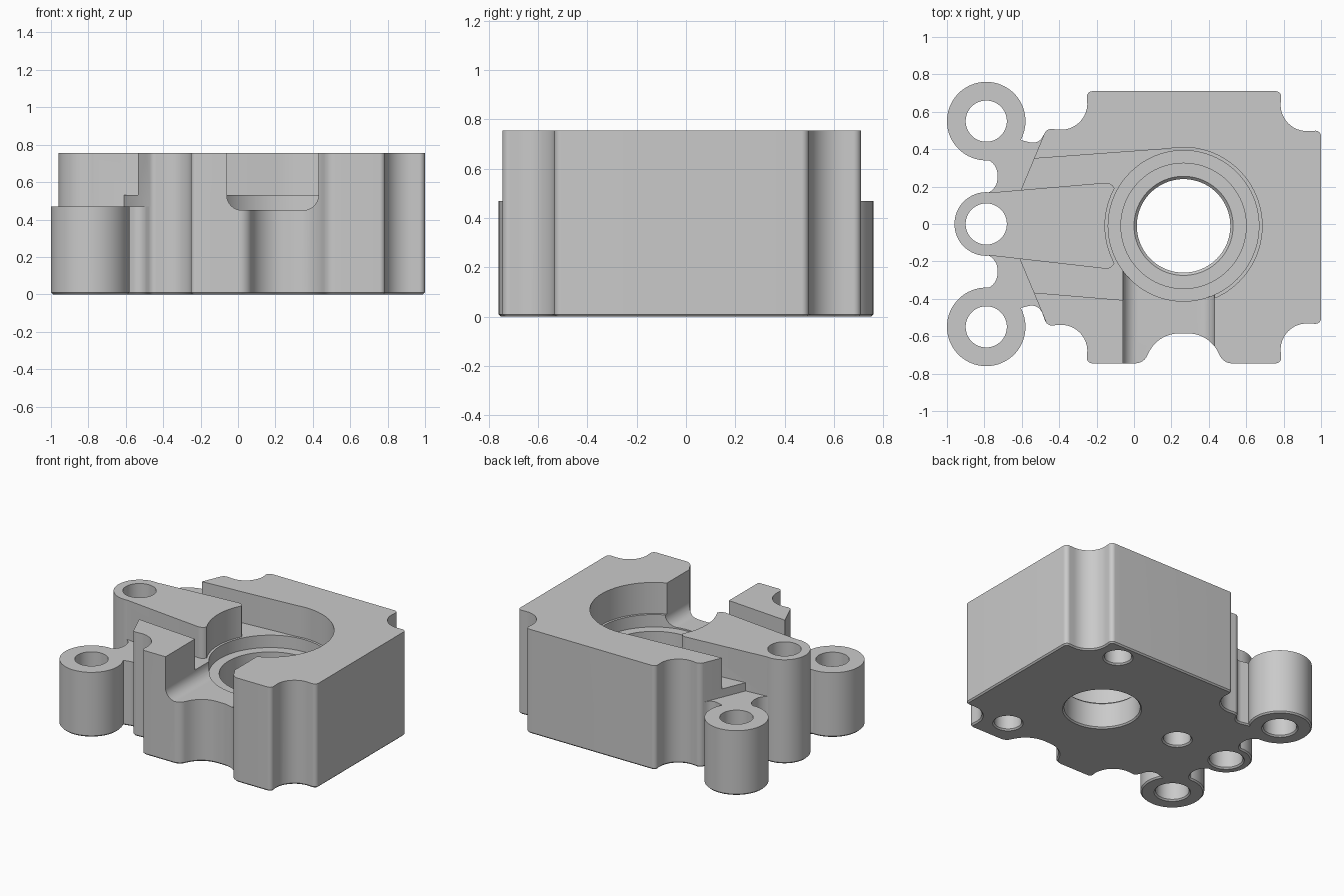
import bpy, bmesh, math
from mathutils import Vector

cube = bpy.data.objects.get("Cube")
if cube:
    bpy.data.objects.remove(cube, do_unlink=True)

grey = bpy.data.materials.new("machined_grey")
grey.use_nodes = True
colour = (0.59, 0.59, 0.59, 1)
grey.diffuse_color = colour
grey.node_tree.nodes["Principled BSDF"].inputs["Base Color"].default_value = colour


def fillet(points, steps=12):
    """Round each corner (x, y, radius) of a closed profile."""
    out = []
    for i, pt in enumerate(points):
        p = Vector(pt[:2])
        r = pt[2] if len(pt) > 2 else 0
        if not r:
            out.append(p)
            continue
        a = (Vector(points[i - 1][:2]) - p).normalized()
        b = (Vector(points[(i + 1) % len(points)][:2]) - p).normalized()
        half = a.angle(b) / 2
        centre = p + (a + b).normalized() * r / math.sin(half)
        reach = r / math.tan(half)
        start, end = p + a * reach - centre, p + b * reach - centre
        sweep = start.angle(end)
        for k in range(steps + 1):
            t = k / steps
            arm = start * math.sin((1 - t) * sweep) + end * math.sin(t * sweep)
            out.append(centre + arm / math.sin(sweep))
    return out


def make(name, bm):
    bmesh.ops.recalc_face_normals(bm, faces=bm.faces)
    mesh = bpy.data.meshes.new(name)
    bm.to_mesh(mesh)
    bm.free()
    mesh.materials.append(grey)
    ob = bpy.data.objects.new(name, mesh)
    bpy.context.collection.objects.link(ob)
    return ob


def prism(name, points, low, high, along_y=False):
    """Extrude a profile along z, or an x-z profile along y."""
    bm = bmesh.new()
    put = (lambda p: (p.x, low, p.y)) if along_y else (lambda p: (p.x, p.y, low))
    face = bm.faces.new([bm.verts.new(put(p)) for p in fillet(points)])
    ext = bmesh.ops.extrude_face_region(bm, geom=[face], use_keep_orig=True)["geom"]
    shift = (0, high - low, 0) if along_y else (0, 0, high - low)
    bmesh.ops.translate(bm, vec=shift, verts=[v for v in ext if isinstance(v, bmesh.types.BMVert)])
    return make(name, bm)


def disc(name, x, y, r, low, high, r_top=None):
    bm = bmesh.new()
    bmesh.ops.create_cone(bm, cap_ends=True, segments=80, radius1=r,
                          radius2=r if r_top is None else r_top, depth=high - low)
    bmesh.ops.translate(bm, vec=(x, y, (low + high) / 2), verts=bm.verts)
    return make(name, bm)


def combine(target, other, operation="DIFFERENCE"):
    mod = target.modifiers.new("combine", "BOOLEAN")
    mod.operation, mod.solver, mod.object = operation, "EXACT", other
    bpy.context.view_layer.objects.active = target
    bpy.ops.object.modifier_apply(modifier=mod.name)
    bpy.data.objects.remove(other, do_unlink=True)


TOP, STEP, CHANNEL, FLOOR = 0.755, 0.47, 0.53, 0.45
UNDER, OVER = -0.1, 1.0
BX, BY = 0.265, -0.01
LUG_X, LUG_Y = -0.79, 0.55

# Housing outline: back half, mirrored to the front with a central scallop
back = [(1, 0.5, 0.03), (0.77, 0.49, 0.14), (0.79, 0.71, 0.03), (-0.255, 0.71, 0.03),
        (-0.235, 0.49, 0.14), (-0.465, 0.51, 0.04), (-0.51, 0.425, 0.06),
        (-0.65, 0.46), (-0.83, 0.45), (-0.83, 0.35), (-0.73, 0.35, 0.085),
        (-0.73, 0.16, 0.085), (-0.83, 0.16)]
front = [(p[0], -p[1] - (0.035 if p[0] > -0.5 else 0), *p[2:]) for p in reversed(back)]
front[-3:-3] = [(0.05, -0.745, 0.07), (0.13, -0.585, 0.18),
                (0.4, -0.585, 0.18), (0.48, -0.745, 0.07)]
housing = prism("pump_housing", back + front, UNDER, TOP)

# Side lugs, then the low step on the lug side
for side in (1, -1):
    combine(housing, disc("side_lug", LUG_X, side * LUG_Y, 0.21, UNDER, TOP), "UNION")
combine(housing, prism("step_cutter", [
    (-0.43, 0.6), (-0.61, 0.17), (-0.61, -0.19), (-0.43, -0.62),
    (-0.43, -1), (-1.3, -1), (-1.3, 1), (-0.43, 1)], STEP, OVER))

# Tapered channel
combine(housing, prism("channel_cutter", [
    (-0.8, 0.33), (0.22, 0.405), (0.22, -0.43), (-0.8, -0.345)], CHANNEL, OVER))

# Central arm ending in a tall lug
combine(housing, disc("arm_lug", LUG_X, 0, 0.17, UNDER, TOP), "UNION")
arm = prism("arm", [(-0.8, 0.165), (-0.1, 0.225, 0.05), (-0.1, -0.245, 0.05),
                    (-0.8, -0.165)], 0.3, TOP + 0.02)
combine(housing, arm, "UNION")
combine(housing, prism("top_trim", [(-2, -2), (2, -2), (2, 2), (-2, 2)], TOP, OVER + 1))

# Stepped bore and through hole
for r, low in ((0.42, CHANNEL), (0.403, FLOOR - 0.01), (0.335, 0.2), (0.25, -0.2)):
    combine(housing, disc("bore_cutter", BX, BY, r, low, OVER))
combine(housing, disc("bore_chamfer", BX, BY, 0.25, 0.185, 0.205, 0.27))

# Front window with rounded lower corners
combine(housing, prism("window_cutter", [
    (-0.06, OVER), (-0.06, FLOOR, 0.08), (0.43, FLOOR, 0.08), (0.43, OVER)],
    -1, -0.25, along_y=True))

# Lug holes and blind holes in the underside
for y in (-LUG_Y, 0, LUG_Y):
    combine(housing, disc("lug_hole", LUG_X, y, 0.11, -0.2, OVER))
for x, y in ((0.62, 0.575), (0.62, -0.55), (-0.37, 0)):
    combine(housing, disc("blind_hole", x, y, 0.09, -0.2, 0.3))

# Flat underside with a fine chamfer on its rims
combine(housing, prism("base_trim", [(-2, -2), (2, -2), (2, 2), (-2, 2)], -1, 0))
bm = bmesh.new()
bm.from_mesh(housing.data)
bmesh.ops.remove_doubles(bm, verts=bm.verts, dist=0.0005)
rims = [e for e in bm.edges if all(abs(v.co.z) < 0.001 for v in e.verts)
        and any(f.normal.z > -0.9 for f in e.link_faces)]
bmesh.ops.bevel(bm, geom=rims, offset=0.01, segments=1, affect="EDGES", clamp_overlap=False)
bm.to_mesh(housing.data)
bm.free()

bpy.ops.object.select_all(action="DESELECT")
housing.select_set(True)
bpy.context.view_layer.objects.active = housing
bpy.ops.object.shade_smooth_by_angle(angle=math.radians(30))
